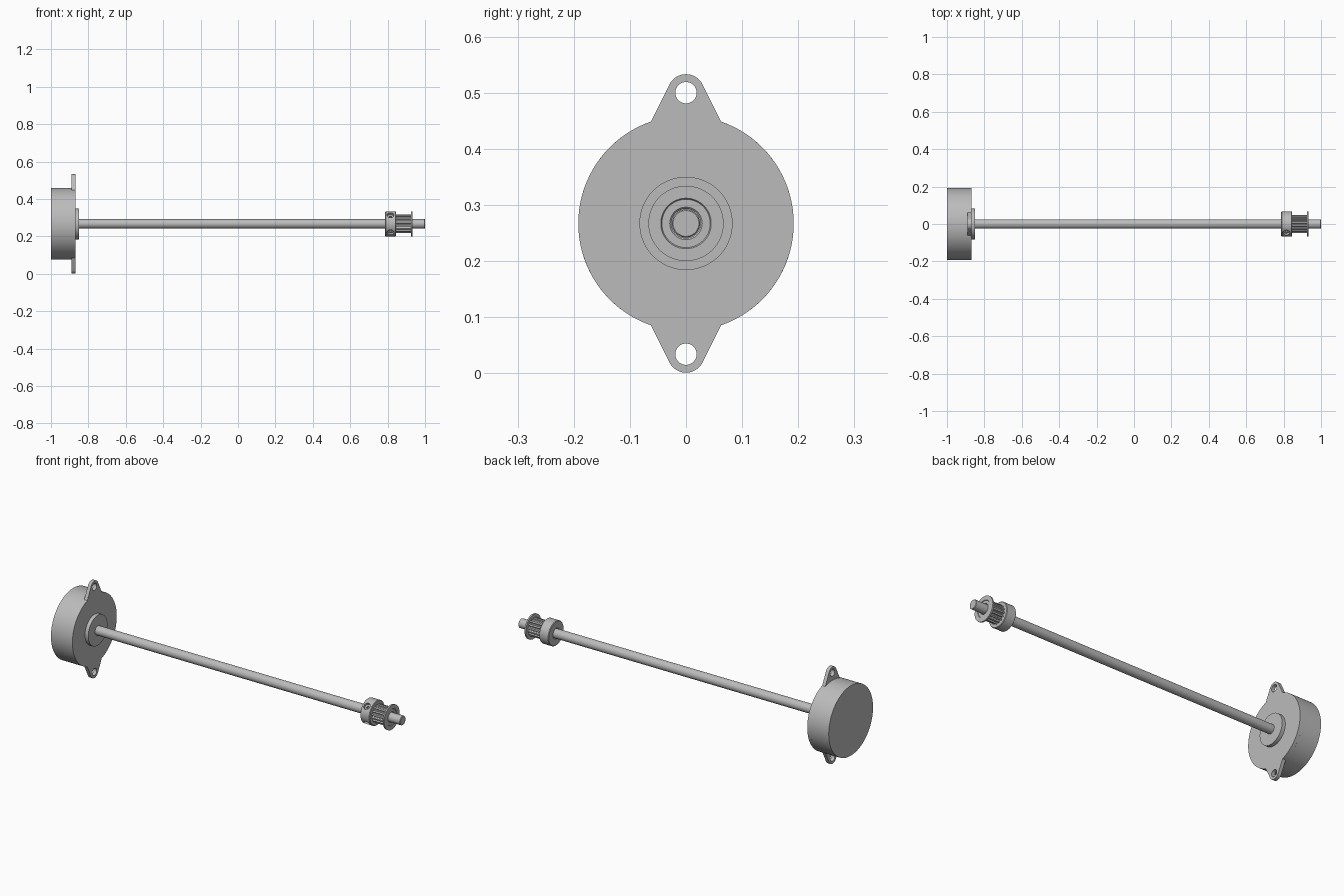
import bpy, bmesh
from math import sin, cos, pi, radians
from mathutils import Matrix, Vector

cube = bpy.data.objects.get("Cube")
if cube:
    bpy.data.objects.remove(cube, do_unlink=True)

AXIS_Z = 0.267
STEEL = (0.5, 0.5, 0.5, 1)
steel = bpy.data.materials.new("grey steel")
steel.use_nodes = True
steel.diffuse_color = STEEL
steel.node_tree.nodes["Principled BSDF"].inputs["Base Color"].default_value = STEEL


def finish(ob, angle=30):
    ob.data.materials.clear()
    ob.data.materials.append(steel)
    bpy.ops.object.select_all(action='DESELECT')
    ob.select_set(True)
    bpy.context.view_layer.objects.active = ob
    bpy.ops.object.shade_smooth_by_angle(angle=radians(angle))
    return ob


def lathe(name, profile, closed=False, steps=96):
    """Spin (x, radius) points around the shaft axis."""
    bm = bmesh.new()
    verts = [bm.verts.new((x, 0, r)) for x, r in profile]
    edges = [bm.edges.new(p) for p in zip(verts, verts[1:])]
    if closed:
        edges.append(bm.edges.new((verts[-1], verts[0])))
    bmesh.ops.spin(bm, geom=verts + edges, cent=(0, 0, 0), axis=(1, 0, 0),
                   angle=2 * pi, steps=steps, use_merge=True)
    bmesh.ops.remove_doubles(bm, verts=bm.verts, dist=1e-5)
    bmesh.ops.recalc_face_normals(bm, faces=bm.faces)
    me = bpy.data.meshes.new(name)
    bm.to_mesh(me)
    bm.free()
    ob = bpy.data.objects.new(name, me)
    ob.location.z = AXIS_Z
    bpy.context.collection.objects.link(ob)
    return finish(ob)


def arc(r, start, end, n, cy=0.0):
    step = radians(end - start) / n
    return [(r * cos(radians(start) + i * step), cy + r * sin(radians(start) + i * step))
            for i in range(n + 1)]


def ring(r, n=48, cy=0.0):
    return arc(r, 0, 360, n, cy)[:-1]


def plate(name, loops, x0, x1):
    """Extrude flat outlines (first is outer, the rest holes) along the shaft."""
    cu = bpy.data.curves.new(name, 'CURVE')
    cu.dimensions = '2D'
    cu.fill_mode = 'BOTH'
    cu.extrude = (x1 - x0) / 2
    for pts in loops:
        sp = cu.splines.new('POLY')
        sp.points.add(len(pts) - 1)
        for p, (a, b) in zip(sp.points, pts):
            p.co = (a, b, 0, 1)
        sp.use_cyclic_u = True
    tmp = bpy.data.objects.new(name + " outline", cu)
    bpy.context.collection.objects.link(tmp)
    me = bpy.data.meshes.new_from_object(
        tmp.evaluated_get(bpy.context.evaluated_depsgraph_get()))
    bpy.data.objects.remove(tmp, do_unlink=True)
    bm = bmesh.new()
    bm.from_mesh(me)
    bmesh.ops.remove_doubles(bm, verts=bm.verts, dist=1e-5)
    bmesh.ops.recalc_face_normals(bm, faces=bm.faces)
    # Local x, y, z become world y, z, x
    bm.transform(Matrix(((0, 0, 1, 0), (1, 0, 0, 0), (0, 1, 0, 0), (0, 0, 0, 1))))
    bm.to_mesh(me)
    bm.free()
    me.name = name
    ob = bpy.data.objects.new(name, me)
    ob.location = ((x0 + x1) / 2, 0, AXIS_Z)
    bpy.context.collection.objects.link(ob)
    return finish(ob)


# Motor can, front boss and long shaft
R = 0.192
lathe("motor_body", [(-1, 0), (-1, R), (-0.889, R), (-0.889, 0)])
lathe("front_boss", [(-0.872, 0), (-0.872, 0.083), (-0.85, 0.083), (-0.85, 0)])
lathe("shaft", [(-0.86, 0), (-0.86, 0.025), (0.998, 0.025), (1, 0.023), (1, 0)], steps=48)

# Mounting plate: round face with two drilled ears
EAR = 0.233
half = arc(R, -71, 71, 36) + arc(0.033, 26, 154, 20, EAR)
outline = half + [(-a, -b) for a, b in half]
plate("mounting_plate", [outline, ring(0.019, cy=EAR), ring(0.019, cy=-EAR)], -0.889, -0.87)

# Pulley hub with chamfered rims and bore
hub = lathe("pulley_hub", [(0.787, 0.029), (0.787, 0.064), (0.79, 0.067), (0.842, 0.067),
                           (0.845, 0.064), (0.845, 0.026), (0.79, 0.026)], closed=True)

# Set screw holes, a quarter turn apart, each with a recessed screw
for side, sign in (("upper", 1), ("lower", -1)):
    out = Vector((0, -1, sign)).normalized()
    turn = out.to_track_quat('Z', 'Y')
    centre = Vector((0.815, 0, AXIS_Z))
    bpy.ops.mesh.primitive_cylinder_add(vertices=32, radius=0.018, depth=0.05,
                                        location=centre + out * 0.061,
                                        rotation=turn.to_euler())
    cutter = bpy.context.object
    cutter.hide_render = True
    mod = hub.modifiers.new("screw hole", 'BOOLEAN')
    mod.operation = 'DIFFERENCE'
    mod.solver = 'EXACT'
    mod.object = cutter
    bpy.context.view_layer.objects.active = hub
    bpy.ops.object.modifier_apply(modifier=mod.name)
    bpy.data.objects.remove(cutter, do_unlink=True)
    # Screw: cylinder with an inset hexagonal socket
    bm = bmesh.new()
    sock = ring(0.008, 6)
    body = ring(0.0165, 24)
    levels = [(body, 0.034), (body, 0.054), (sock, 0.054), (sock, 0.042)]
    rows = [[bm.verts.new((a, b, z)) for a, b in pts] for pts, z in levels]
    for low, high in ((0, 1), (1, 2), (2, 3)):
        loop_edges = []
        for row in (rows[low], rows[high]):
            for v, w in zip(row, row[1:] + row[:1]):
                loop_edges.append(bm.edges.get((v, w)) or bm.edges.new((v, w)))
        bmesh.ops.bridge_loops(bm, edges=loop_edges)
    bm.faces.new(rows[3])
    bmesh.ops.recalc_face_normals(bm, faces=bm.faces)
    me = bpy.data.meshes.new(side + "_set_screw")
    bm.to_mesh(me)
    bm.free()
    screw = bpy.data.objects.new(side + "_set_screw", me)
    screw.location = centre
    screw.rotation_euler = turn.to_euler()
    bpy.context.collection.objects.link(screw)
    finish(screw)
finish(hub)

# Toothed belt section with rounded grooves
TEETH = 16
teeth = []
for i in range(TEETH):
    mid = 2 * pi * i / TEETH
    for offset, r in ((-0.115, 0.049), (-0.1, 0.044), (-0.06, 0.0415), (0, 0.0405),
                      (0.06, 0.0415), (0.1, 0.044), (0.115, 0.049), (0.196, 0.0497)):
        teeth.append((r * cos(mid + offset), r * sin(mid + offset)))
plate("belt_teeth", [teeth, ring(0.026)], 0.844, 0.926)

# End flange with a shallow stepped recess
lathe("end_flange", [(0.925, 0.029), (0.925, 0.067), (0.933, 0.067), (0.933, 0.045),
                     (0.93, 0.043), (0.93, 0.029), (0.927, 0.026), (0.925, 0.026)], closed=True)
